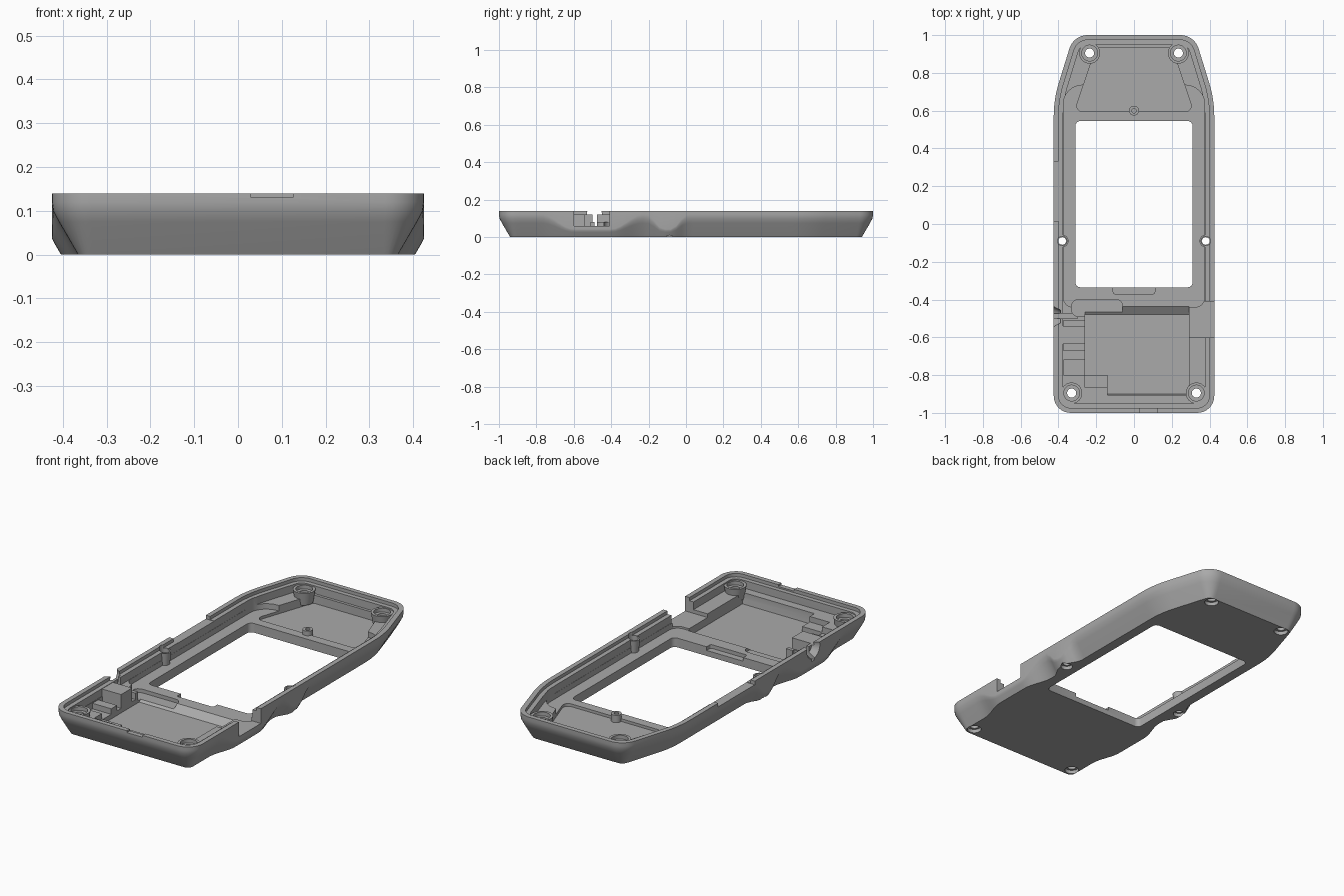
import bpy
import bmesh
from math import tan, cos, sin, pi, ceil
from mathutils import Vector, Matrix

if "Cube" in bpy.data.objects:
    bpy.data.objects.remove(bpy.data.objects["Cube"])

TOP = 0.14
LIP = 0.122
HIGH = 0.3   # cutters rise past the rim to here


def rounded(corners, seg=6):
    """Counter-clockwise polygon of (x, y, radius) with filleted corners."""
    pts = []
    for i, (x, y, r) in enumerate(corners):
        c = Vector((x, y))
        a = (Vector(corners[i - 1][:2]) - c).normalized()
        b = (Vector(corners[(i + 1) % len(corners)][:2]) - c).normalized()
        if r == 0:
            pts.append(c)
            continue
        half = a.angle(b) / 2
        centre = c + (a + b).normalized() * (r / sin(half))
        start = c + a * (r / tan(half)) - centre
        turn = pi - 2 * half
        for k in range(seg + 1):
            pts.append(centre + Matrix.Rotation(turn * k / seg, 2) @ start)
    return pts


def rect(x0, x1, y0, y1, r=0.0):
    return rounded([(x0, y0, r), (x1, y0, r), (x1, y1, r), (x0, y1, r)], 4)


def circle(x, y, r, n=24):
    return [Vector((x + r * cos(2 * pi * k / n), y + r * sin(2 * pi * k / n)))
            for k in range(n)]


def loft(name, rings):
    """Closed solid through rings of 3D points."""
    bm = bmesh.new()
    loops = [[bm.verts.new(p) for p in ring] for ring in rings]
    n = len(loops[0])
    for low, high in zip(loops, loops[1:]):
        for i in range(n):
            j = (i + 1) % n
            bm.faces.new((low[i], low[j], high[j], high[i]))
    bm.faces.new(loops[0][::-1])
    bm.faces.new(loops[-1])
    bmesh.ops.recalc_face_normals(bm, faces=bm.faces)
    mesh = bpy.data.meshes.new(name)
    bm.to_mesh(mesh)
    bm.free()
    obj = bpy.data.objects.new(name, mesh)
    bpy.context.collection.objects.link(obj)
    return obj


def prism(*levels):
    """Solid from (z, outline) levels."""
    return loft("helper", [[(p.x, p.y, z) for p in o] for z, o in levels])


def slab(outline, z0, z1=HIGH):
    return prism((z0, outline), (z1, outline))


def combine(tool, operation):
    """Apply a boolean to the shell and discard the tool."""
    mod = shell.modifiers.new("part", "BOOLEAN")
    mod.operation = operation
    mod.solver = "EXACT"
    mod.object = tool
    bpy.context.view_layer.update()
    graph = bpy.context.evaluated_depsgraph_get()
    mesh = bpy.data.meshes.new_from_object(shell.evaluated_get(graph))
    shell.modifiers.remove(mod)
    shell.data = mesh
    bpy.data.objects.remove(tool)


def cut(tool):
    combine(tool, "DIFFERENCE")


def add(tool):
    combine(tool, "UNION")


def smooth(t):
    t = max(0.0, min(1.0, t))
    return t * t * (3 - 2 * t)


def chamfer_height(y):
    """The lower chamfer shrinks around the side sockets and side screws."""
    socket = smooth((0.27 - abs(y + 0.5)) / 0.17)
    screw = smooth((0.11 - abs(y + 0.1)) / 0.09)
    return 0.1 - 0.065 * max(socket, screw)


# Outline: round front corners, tapered back
half_outline = [(0.425, -1, 0.09), (0.425, 0.66, 0.6), (0.32, 1, 0.1)]
corners = half_outline + [(-x, y, r) for x, y, r in reversed(half_outline)]
raw = rounded(corners, 8)
outline = []
for p, q in zip(raw, raw[1:] + raw[:1]):
    steps = max(1, ceil((q - p).length / 0.03)) if abs(p.x - q.x) < 0.001 else 1
    outline += [p.lerp(q, k / steps) for k in range(steps)]


def inset(distance):
    """Move the outline inward; distance may depend on y."""
    pts = []
    for i, p in enumerate(outline):
        a = (p - outline[i - 1]).normalized()
        b = (outline[(i + 1) % len(outline)] - p).normalized()
        t = (a + b).normalized()
        d = distance(p.y) if callable(distance) else distance
        pts.append(p + Vector((-t.y, t.x)) * d)
    return pts


# Outer body with a soft, wavy chamfer
rings = []
for up, inward in ((0, 0.6), (0.75, 0.16), (1, 0.03), (1.2, 0)):
    ring = inset(lambda y: inward * chamfer_height(y))
    rings.append([(q.x, q.y, up * chamfer_height(p.y)) for p, q in zip(outline, ring)])
rings.append([(p.x, p.y, TOP) for p in outline])
shell = loft("case_shell", rings)

# Stepped lip and cavity
cut(slab(inset(0.026), LIP))
cut(slab(inset(0.05), 0.08))

# Window frame floor, back recess, window and its notch
cut(slab(rounded([(-0.374, -0.44, 0.05), (0.374, -0.44, 0.05),
                  (0.374, 0.735, 0.1), (-0.374, 0.735, 0.1)]), 0.05))
cut(slab(rounded([(-0.315, 0.595, 0.03), (0.315, 0.595, 0.03),
                  (0.2, 0.935, 0.02), (-0.2, 0.935, 0.02)]), 0.035))
cut(slab(rect(-0.31, 0.31, -0.335, 0.545, 0.025), -0.1))
cut(slab(rect(-0.11, 0.11, -0.37, -0.3, 0.01), 0.03))

# Front compartment with a sloped back wall
floor = rect(-0.26, 0.29, -0.9, -0.48)
mouth = rect(-0.26, 0.29, -0.905, -0.43)
cut(prism((0.02, floor), (0.055, mouth), (HIGH, mouth)))
add(slab(rect(-0.27, -0.14, -0.92, -0.865), 0.01, 0.08))
add(slab(rect(-0.27, -0.14, -0.87, -0.8), 0.01, 0.05))

# Rounded well and cable slit
cut(slab(rect(-0.33, -0.06, -0.49, -0.4, 0.035), 0.03))
cut(slab(rect(-0.5, -0.3, -0.5, -0.475), 0.06))

# Side cradle with a standing post
cut(slab(rect(-0.373, -0.255, -0.8, -0.51), 0.045))
add(slab(rect(-0.38, -0.26, -0.635, -0.54), 0.03, 0.12))
add(slab(rect(-0.38, -0.26, -0.72, -0.67), 0.03, 0.075))

# Round socket opening in the side wall
socket_rings = []
for x, r in ((-0.45, 0.07), (-0.39, 0.035)):
    socket_rings.append([(x, p.x - 0.49, p.y + 0.125) for p in circle(0, 0, r)])
cut(loft("helper", socket_rings))

# Rim openings: side notch, side lip, front lip
cut(slab(rect(0.288, 0.5, -0.6, -0.41), 0.06))
cut(slab(rect(-0.5, -0.37, 0.015, 0.33), LIP - 0.002))
cut(slab(rect(0.03, 0.125, -1.1, -0.93, 0.01), 0.13))

# Screw bosses, drilled and countersunk from below
screws = [(0.235, 0.905, 0.056, 0.024, 0.115), (0.33, -0.895, 0.056, 0.024, 0.115),
          (0.38, -0.09, 0.033, 0.02, 0.118)]
for x, y, boss, hole, height in screws:
    for side in (-1, 1):
        add(prism((0.045, circle(side * x, y, boss * 0.8)),
                  (height, circle(side * x, y, boss))))
        cut(slab(circle(side * x, y, boss * 0.75), height - 0.02))
        cut(slab(circle(side * x, y, hole), -0.1))
        cut(slab(circle(side * x, y, hole * 1.5), -0.1, 0.02))

# Small post behind the window
add(slab(circle(0, 0.6, 0.026), 0.02, 0.075))
cut(slab(circle(0, 0.6, 0.012), 0.03))

# Plain grey plastic
grey = bpy.data.materials.new("grey_plastic")
grey.use_nodes = True
colour = (0.4, 0.4, 0.4, 1)
grey.diffuse_color = colour
grey.node_tree.nodes["Principled BSDF"].inputs["Base Color"].default_value = colour
shell.data.materials.clear()
shell.data.materials.append(grey)

bpy.ops.object.select_all(action="DESELECT")
shell.select_set(True)
bpy.context.view_layer.objects.active = shell
bpy.ops.object.shade_smooth_by_angle()
